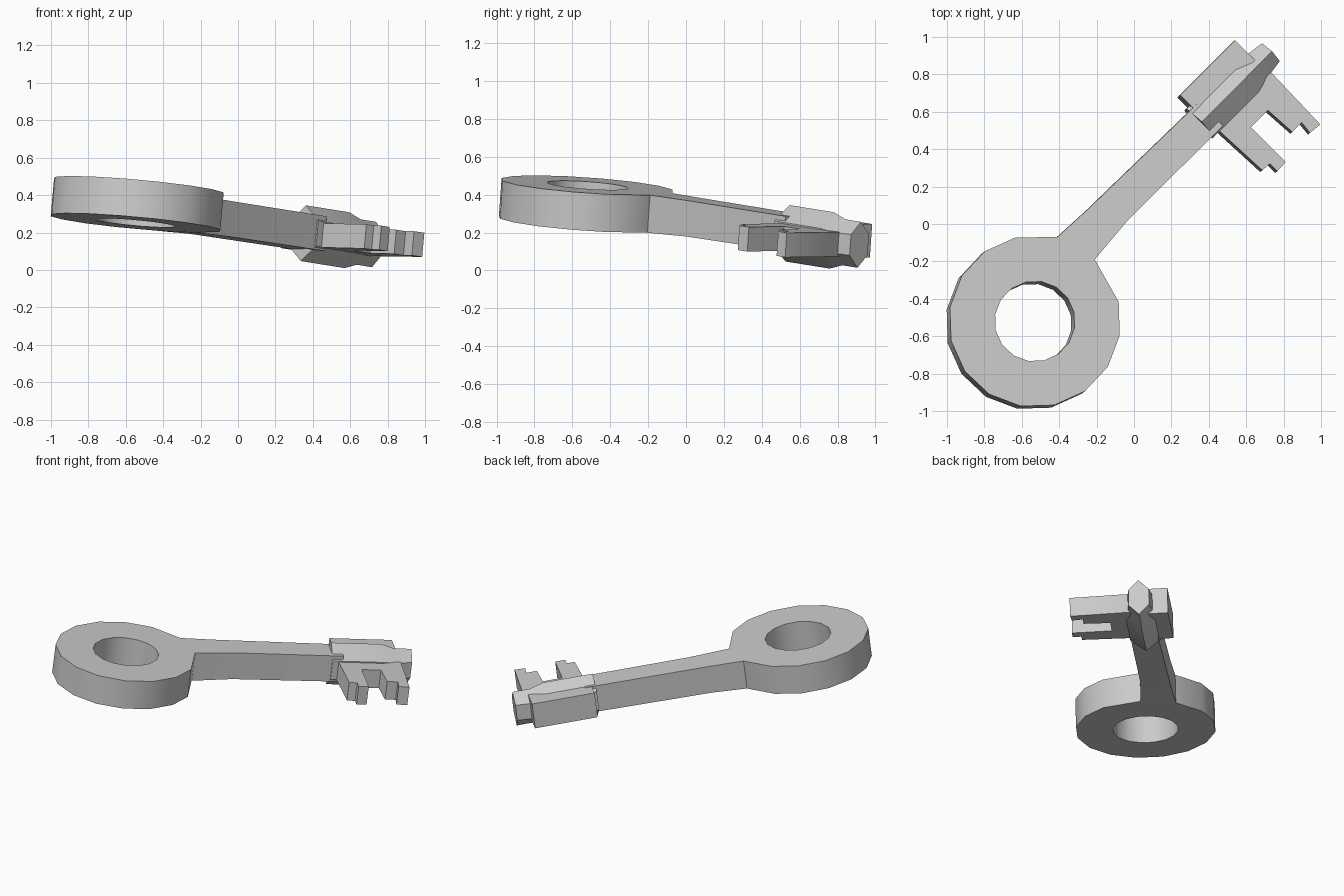
import bpy, bmesh, math
from mathutils import Vector

if "Cube" in bpy.data.objects:
    bpy.data.objects.remove(bpy.data.objects["Cube"])

grey = bpy.data.materials.new("grey metal")
grey.diffuse_color = (0.6, 0.6, 0.6, 1)
grey.use_nodes = True
grey.node_tree.nodes["Principled BSDF"].inputs["Base Color"].default_value = grey.diffuse_color

# The key lies in a slightly tilted plane; heights are measured from its top face
CX, CY, CZ = -0.53, -0.52, 0.45
SX, SY = -0.09, -0.07
NORMAL = Vector((-SX, -SY, 1)).normalized()


def on_plane(x, y, h=0.0):
    return Vector((x, y, CZ + SX * (x - CX) + SY * (y - CY))) + NORMAL * h


def along(u, v):
    """Plan position at distance u along the shaft and v to its right."""
    return CX + (u + v) / math.sqrt(2), CY + (u - v) / math.sqrt(2)


def finish(name, bm):
    bmesh.ops.recalc_face_normals(bm, faces=bm.faces)
    mesh = bpy.data.meshes.new(name)
    bm.to_mesh(mesh)
    bm.free()
    mesh.materials.append(grey)
    obj = bpy.data.objects.new(name, mesh)
    bpy.context.collection.objects.link(obj)
    bpy.ops.object.select_all(action='DESELECT')
    obj.select_set(True)
    bpy.context.view_layer.objects.active = obj
    bpy.ops.object.shade_smooth_by_angle(angle=math.radians(30))
    return obj


def loft(name, rings, closed=False):
    """Skin a row of equal loops, capped at the ends or joined into a tube ring."""
    bm = bmesh.new()
    loops = [[bm.verts.new(p) for p in ring] for ring in rings]
    n = len(loops[0])
    pairs = list(zip(loops, loops[1:]))
    if closed:
        pairs.append((loops[-1], loops[0]))
    for a, b in pairs:
        for i in range(n):
            j = (i + 1) % n
            bm.faces.new((a[i], a[j], b[j], b[i]))
    if not closed:
        bm.faces.new(loops[0])
        bm.faces.new(loops[-1])
    return finish(name, bm)


def plate(name, outline, top, bottom):
    return loft(name, [[on_plane(x, y, h) for x, y in outline] for h in (top, bottom)])


# Ring handle, with the shaft root replacing three of its corners
def circle(r):
    return [(CX + r * math.cos(a), CY + r * math.sin(a))
            for a in (math.radians(13 + 22.5 * k) for k in range(16))]


outer, inner = circle(0.46), circle(0.215)
root_right, root_left = (-0.21, -0.19), (-0.41, -0.07)
outer[1:4] = [root_right, (-0.31, -0.13), root_left]
loft("ring_handle", [[on_plane(x, y, h) for x, y in loop] for loop, h in
                     ((outer, 0), (outer, -0.2), (inner, -0.2), (inner, 0))], closed=True)

# Shaft, narrowing away from the ring
sections = [(root_left, root_right, -0.2),
            (along(0.63, -0.223), along(0.73, -0.03), -0.19),
            (along(1.45, -0.208), along(1.45, -0.028), -0.185)]
loft("shaft", [[on_plane(*l), on_plane(*r), on_plane(*r, h), on_plane(*l, h)]
               for l, r, h in sections])

# Six-sided barrel with a narrower tip
AXIS_V, AXIS_H = -0.124, -0.1
barrel = []
for u, width, height in ((1.38, 0.105, 0.15), (1.71, 0.105, 0.15),
                         (1.80, 0.084, 0.122), (1.915, 0.067, 0.122)):
    profile = [(0, 1), (1, 0.45), (1, -0.45), (0, -1), (-1, -0.45), (-1, 0.45)]
    barrel.append([on_plane(*along(u, AXIS_V + width * a), AXIS_H + height * b)
                   for a, b in profile])
loft("barrel", barrel)

# Flat block on the left of the barrel
plate("side_block", [along(1.405, -0.306), along(1.82, -0.306),
                     along(1.82, -0.13), along(1.405, -0.13)], -0.003, -0.18)

# Toothed bit on the right of the barrel
plate("key_bit", [(0.40, 0.56), (0.46, 0.50), (0.69, 0.29), (0.73, 0.325),
                  (0.77, 0.285), (0.815, 0.335), (0.63, 0.52), (0.72, 0.61),
                  (0.85, 0.495), (0.90, 0.545), (0.945, 0.49), (1.0, 0.535),
                  (0.74, 0.81), (0.68, 0.83)], -0.04, -0.17)
